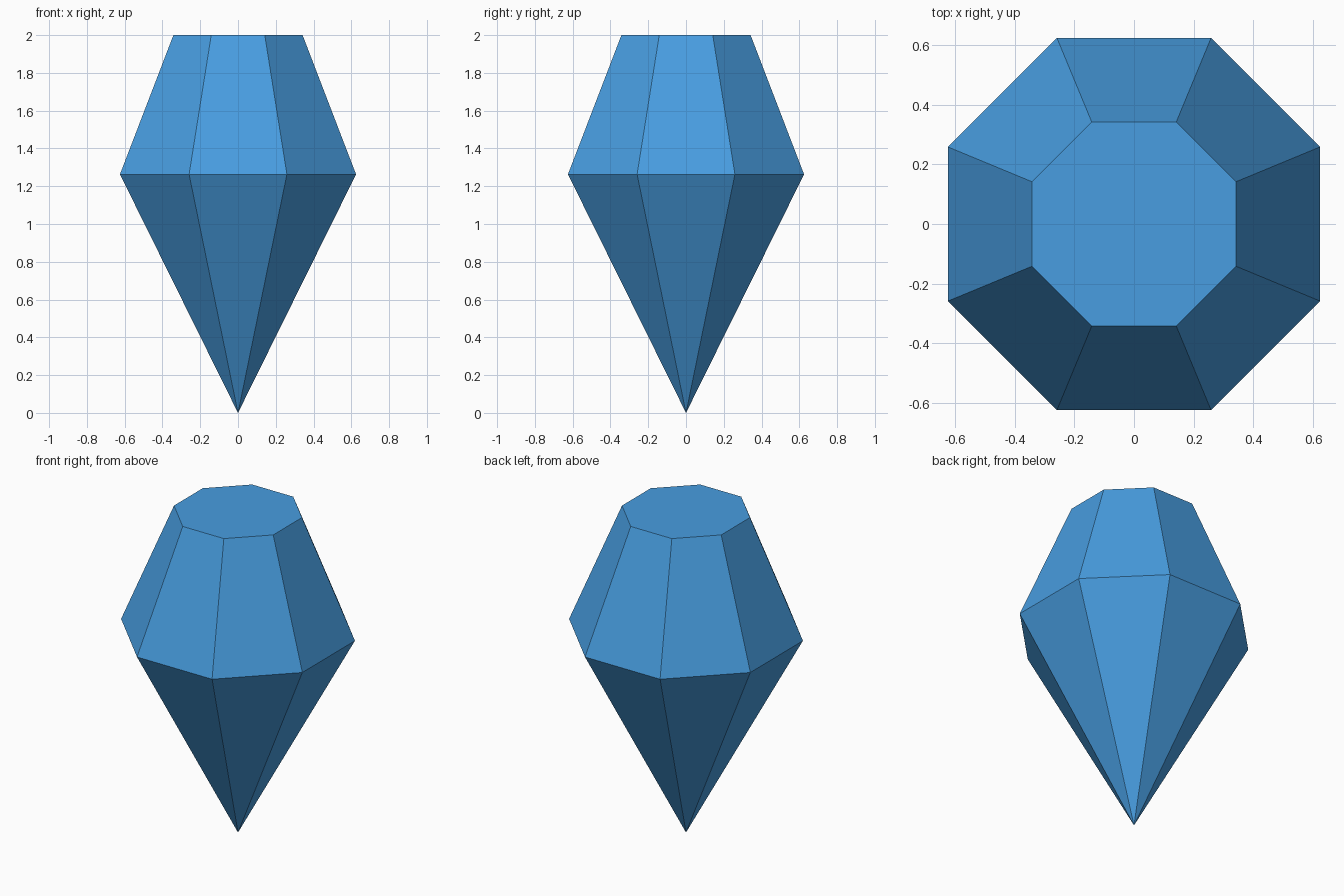
import bpy, bmesh, math

if "Cube" in bpy.data.objects:
    bpy.data.objects.remove(bpy.data.objects["Cube"])

SIDES = 8
GIRDLE_Z, TOP_Z = 1.263, 2.0
GIRDLE_APOTHEM, TOP_APOTHEM = 0.625, 0.342

blue = bpy.data.materials.new("gem blue")
blue.diffuse_color = (0.065, 0.34, 0.75, 1)
blue.use_nodes = True
blue.node_tree.nodes["Principled BSDF"].inputs["Base Color"].default_value = blue.diffuse_color


def ring(bm, apothem, z):
    """Octagon of vertices with flat sides facing the axes."""
    r = apothem / math.cos(math.pi / SIDES)
    angles = [(i + 0.5) * 2 * math.pi / SIDES for i in range(SIDES)]
    return [bm.verts.new((r * math.cos(a), r * math.sin(a), z)) for a in angles]


bm = bmesh.new()
tip = bm.verts.new((0, 0, 0))
girdle = ring(bm, GIRDLE_APOTHEM, GIRDLE_Z)
top = ring(bm, TOP_APOTHEM, TOP_Z)

# pointed lower facets and sloping crown facets
for i in range(SIDES):
    j = (i + 1) % SIDES
    bm.faces.new((tip, girdle[j], girdle[i]))
    bm.faces.new((girdle[i], girdle[j], top[j], top[i]))

# flat table on top
bm.faces.new(top)
bmesh.ops.recalc_face_normals(bm, faces=bm.faces[:])

mesh = bpy.data.meshes.new("gem")
bm.to_mesh(mesh)
bm.free()
mesh.materials.append(blue)
gem = bpy.data.objects.new("gem", mesh)
bpy.context.collection.objects.link(gem)
